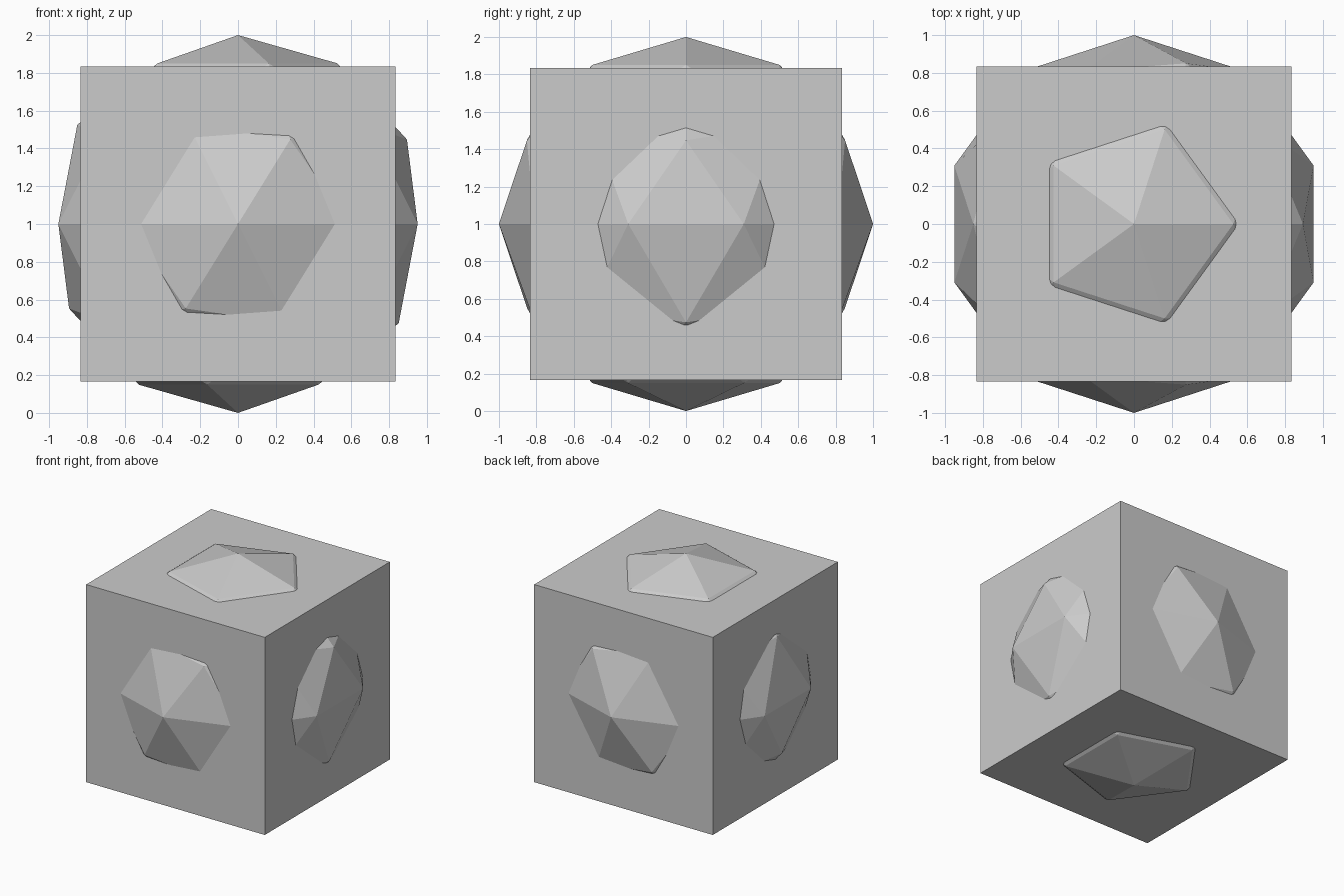
import bpy

# Remove the default object
old = bpy.data.objects.get("Cube")
if old:
    bpy.data.objects.remove(old, do_unlink=True)

CENTRE = (0, 0, 1)
RADIUS = 1.0
BLOCK_SIZE = RADIUS * 2 / 1.2

# One plain grey for everything
grey = bpy.data.materials.new("light grey")
grey.use_nodes = True
colour = (0.6, 0.6, 0.6, 1)
grey.diffuse_color = colour
grey.node_tree.nodes["Principled BSDF"].inputs["Base Color"].default_value = colour


def finish(name):
    """Name the new part, colour it and keep its faces flat."""
    part = bpy.context.object
    part.name = name
    part.data.name = name
    part.data.materials.append(grey)
    bpy.ops.object.shade_flat()
    return part


# Block
bpy.ops.mesh.primitive_cube_add(size=BLOCK_SIZE, location=CENTRE)
finish("block")

# Faceted ball whose caps bulge through all six sides of the block
bpy.ops.mesh.primitive_ico_sphere_add(subdivisions=2, radius=RADIUS, location=CENTRE)
finish("faceted_ball")
